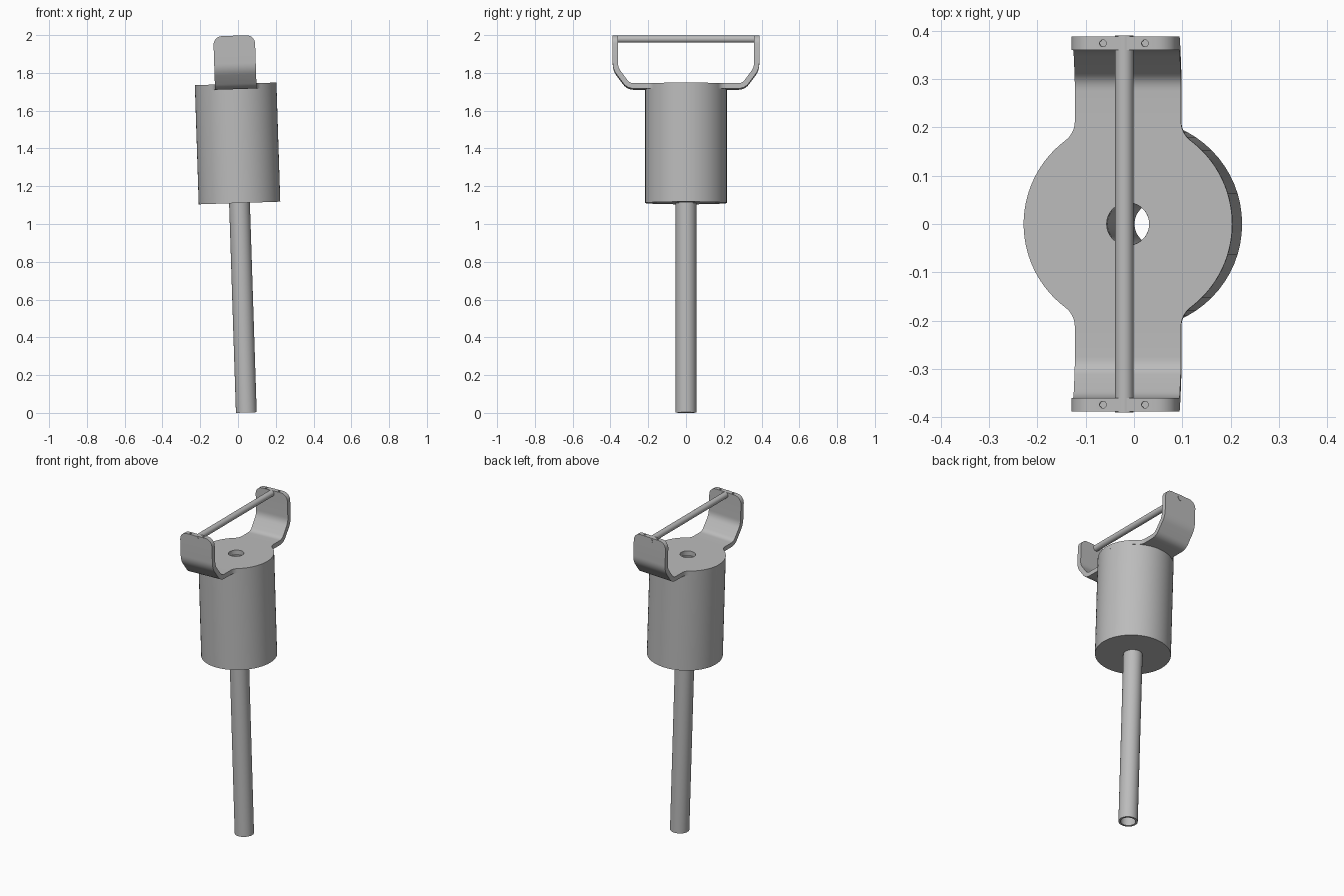
import bpy, bmesh, math
from mathutils import Matrix, Vector

cube = bpy.data.objects.get("Cube")
if cube:
    bpy.data.objects.remove(cube, do_unlink=True)

# Whole assembly leans slightly sideways
TILT = Matrix.Translation((0.044, 0, 0.0018)) @ Matrix.Rotation(-0.0325, 4, 'Y')

steel = bpy.data.materials.new("grey steel")
steel.use_nodes = True
COLOUR = (0.5, 0.5, 0.5, 1)
steel.diffuse_color = COLOUR
steel.node_tree.nodes["Principled BSDF"].inputs["Base Color"].default_value = COLOUR


def add_object(name, bm):
    bmesh.ops.recalc_face_normals(bm, faces=bm.faces)
    mesh = bpy.data.meshes.new(name)
    bm.to_mesh(mesh)
    bm.free()
    mesh.materials.append(steel)
    obj = bpy.data.objects.new(name, mesh)
    bpy.context.collection.objects.link(obj)
    obj.matrix_world = TILT
    return obj


def select(obj):
    bpy.ops.object.select_all(action='DESELECT')
    obj.select_set(True)
    bpy.context.view_layer.objects.active = obj


def smooth(obj):
    select(obj)
    bpy.ops.object.shade_smooth_by_angle(angle=math.radians(30))


def tube(name, inner, outer, low, high, steps=64):
    """Hollow cylinder: a rectangular profile spun round z."""
    bm = bmesh.new()
    ring = [bm.verts.new((r, 0, z)) for r, z in
            ((inner, low), (outer, low), (outer, high), (inner, high))]
    edges = [bm.edges.new((ring[i], ring[(i + 1) % 4])) for i in range(4)]
    bmesh.ops.spin(bm, geom=ring + edges, cent=(0, 0, 0), axis=(0, 0, 1),
                   angle=math.tau, steps=steps, use_merge=True)
    bmesh.ops.remove_doubles(bm, verts=bm.verts, dist=1e-5)
    obj = add_object(name, bm)
    smooth(obj)
    return obj


def add_cylinder(bm, radius, depth, matrix, segments=32):
    bmesh.ops.create_cone(bm, cap_ends=True, segments=segments, radius1=radius,
                          radius2=radius, depth=depth, matrix=matrix)


# Pole and drum
BORE, DRUM_R, PLATE_Z, THICK = 0.043, 0.216, 1.727, 0.028
tube("pole", BORE, 0.055, 0, 1.71)
tube("drum", 0.05, DRUM_R, 1.11, PLATE_Z - THICK / 2)

# Bracket strip: rows of (half width, y, z) from the middle to one tip
ARM_W, FILLET, CORNER, WALL_Y, TOP_Z = 0.11, 0.05, 0.045, 0.374, 1.996
fx = ARM_W + FILLET
fy = math.sqrt((DRUM_R + FILLET) ** 2 - fx ** 2)
join = math.atan2(fy, fx)
rows = []
for i in range(25):                                   # round plate
    a = join * i / 24
    rows.append((DRUM_R * math.cos(a), DRUM_R * math.sin(a), PLATE_Z))
for i in range(1, 9):                                 # neck fillet
    a = math.pi + join * (1 - i / 8)
    rows.append((fx + FILLET * math.cos(a), fy + FILLET * math.sin(a), PLATE_Z))


def bend(before, corner, after, steps=6):
    p, q, r = Vector(before), Vector(corner), Vector(after)
    for i in range(steps + 1):
        t = i / steps
        y, z = p * (1 - t) ** 2 + q * 2 * t * (1 - t) + r * t * t
        rows.append((ARM_W, y, z))


bend((0.275, PLATE_Z), (0.305, PLATE_Z), (0.322, 1.75))
bend((0.357, 1.797), (WALL_Y, 1.82), (WALL_Y, 1.85))
for i in range(9):                                    # rounded tip corners
    a = math.pi / 2 * i / 8
    rows.append((ARM_W - CORNER * (1 - math.cos(a)), WALL_Y,
                 TOP_Z - CORNER * (1 - math.sin(a))))

bm = bmesh.new()
pairs = [(bm.verts.new((-w, y, z)), bm.verts.new((w, y, z))) for w, y, z in rows]
for (a, b), (c, d) in zip(pairs, pairs[1:]):
    bm.faces.new((a, b, d, c))
bracket = add_object("handle_bracket", bm)
mirror = bracket.modifiers.new("mirror", 'MIRROR')
mirror.use_axis = (False, True, False)
solid = bracket.modifiers.new("thickness", 'SOLIDIFY')
solid.thickness, solid.offset, solid.use_even_offset = THICK, 0, True

# Centre bore and small drilled holes in the bracket tips
bm = bmesh.new()
add_cylinder(bm, BORE + 0.001, 0.1, Matrix.Translation((0, 0, PLATE_Z)), 64)
for x in (-0.0435, 0.0435):
    for y in (-WALL_Y, WALL_Y):
        add_cylinder(bm, 0.007, 0.06, Matrix.Translation((x, y, TOP_Z)), 16)
cutter = add_object("hole_cutter", bm)
cutter.hide_render = True
cut = bracket.modifiers.new("holes", 'BOOLEAN')
cut.operation, cut.object, cut.solver = 'DIFFERENCE', cutter, 'EXACT'
bpy.context.view_layer.update()
select(bracket)
for mod in list(bracket.modifiers):
    bpy.ops.object.modifier_apply(modifier=mod.name)
bpy.data.objects.remove(cutter, do_unlink=True)
smooth(bracket)

# Grip bar between the bracket tips
bm = bmesh.new()
add_cylinder(bm, 0.019, 0.78, Matrix.Translation((0, 0, 1.978)) @ Matrix.Rotation(math.pi / 2, 4, 'X'))
smooth(add_object("grip_bar", bm))
